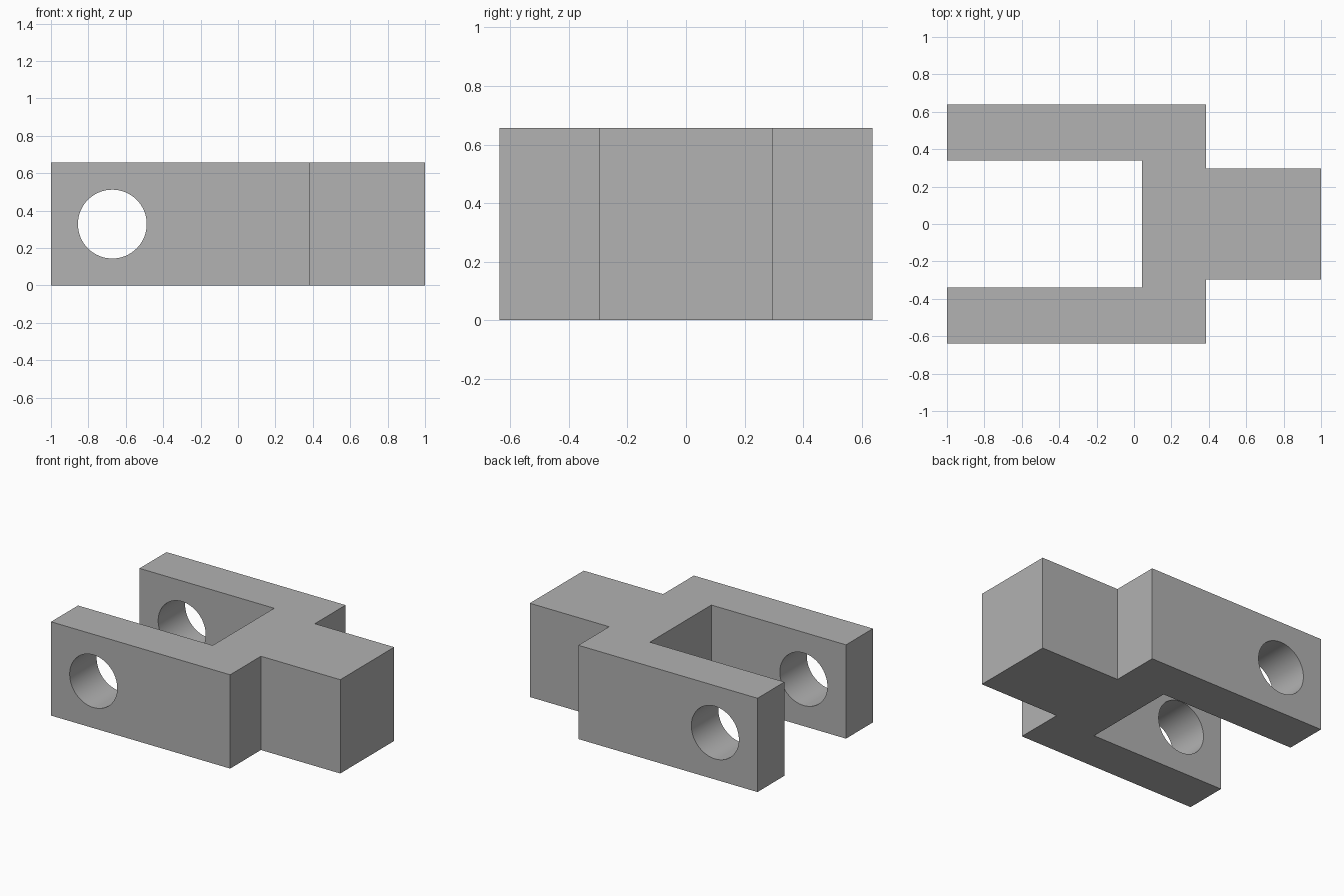
import bpy
import bmesh
from math import radians

old = bpy.data.objects.get("Cube")
if old:
    bpy.data.objects.remove(old, do_unlink=True)

HEIGHT = 0.656
BORE_X, BORE_RADIUS = -0.672, 0.184

steel = bpy.data.materials.new("plain grey")
grey = (0.445, 0.445, 0.445, 1.0)
steel.use_nodes = True
steel.diffuse_color = grey
steel.node_tree.nodes["Principled BSDF"].inputs["Base Color"].default_value = grey

# Clevis body: half the plan outline, mirrored across y and extruded up
half = [(1, 0.298), (0.386, 0.298), (0.386, 0.638),
        (-1, 0.638), (-1, 0.34), (0.042, 0.34)]
outline = half + [(x, -y) for x, y in reversed(half)]

bm = bmesh.new()
base = bm.faces.new([bm.verts.new((x, y, 0)) for x, y in outline])
top = bmesh.ops.extrude_face_region(bm, geom=[base])["geom"]
bmesh.ops.translate(bm, vec=(0, 0, HEIGHT),
                    verts=[v for v in top if isinstance(v, bmesh.types.BMVert)])
bmesh.ops.recalc_face_normals(bm, faces=bm.faces)
mesh = bpy.data.meshes.new("clevis_fork")
bm.to_mesh(mesh)
bm.free()
mesh.materials.append(steel)
fork = bpy.data.objects.new("clevis_fork", mesh)
bpy.context.collection.objects.link(fork)

# Pin bore through both arms
bpy.ops.mesh.primitive_cylinder_add(vertices=64, radius=BORE_RADIUS, depth=2,
                                    location=(BORE_X, 0, HEIGHT / 2),
                                    rotation=(radians(90), 0, 0))
cutter = bpy.context.object
cutter.name = "pin_bore_cutter"
cutter.hide_render = True
cutter.data.materials.append(steel)

bore = fork.modifiers.new("pin_bore", 'BOOLEAN')
bore.operation = 'DIFFERENCE'
bore.solver = 'EXACT'
bore.object = cutter

bpy.ops.object.select_all(action='DESELECT')
fork.select_set(True)
bpy.context.view_layer.objects.active = fork
bpy.ops.object.modifier_apply(modifier=bore.name)
bpy.data.objects.remove(cutter, do_unlink=True)

# Smooth bore walls, crisp edges elsewhere
bpy.ops.object.shade_smooth_by_angle(angle=radians(30))
